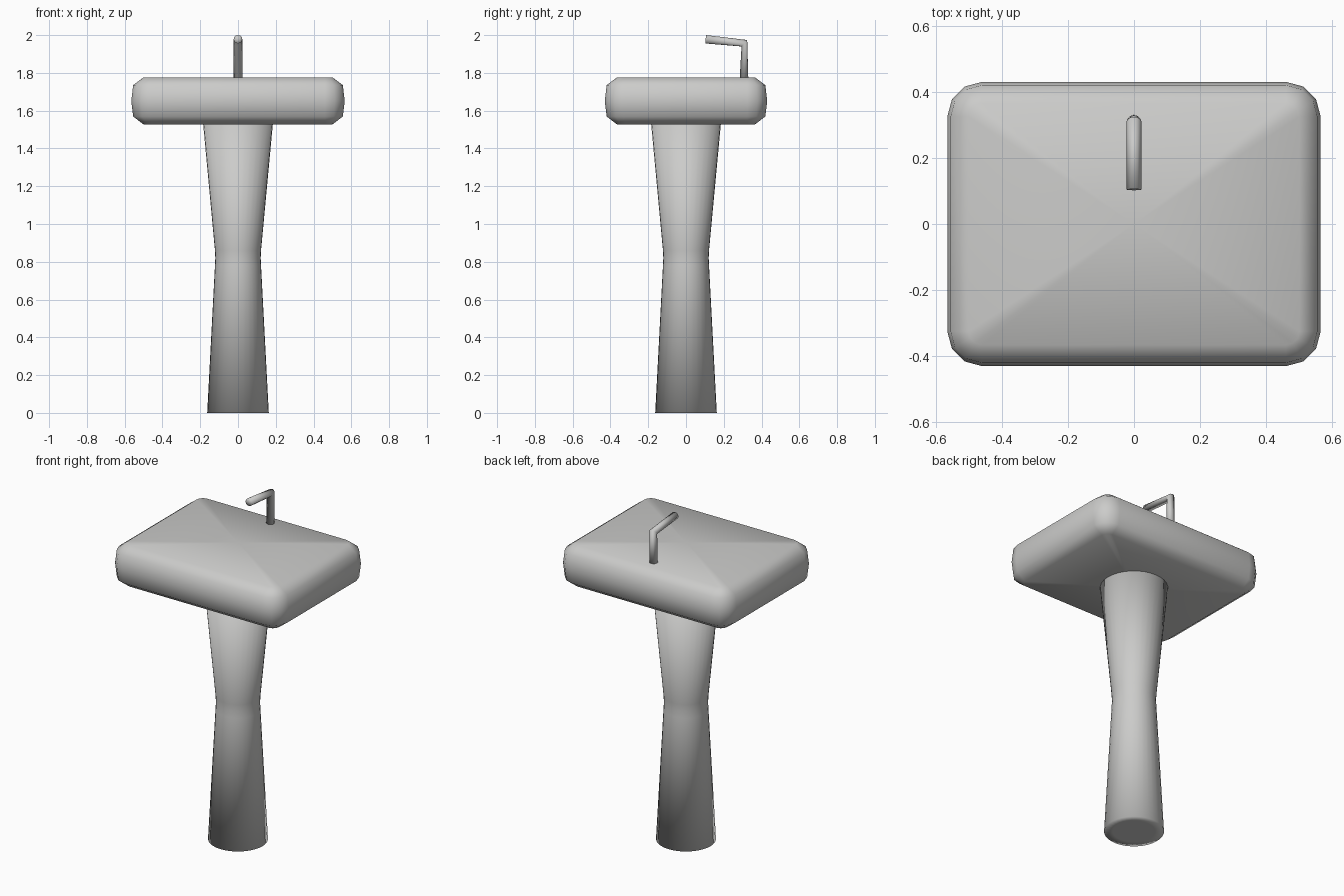
import bpy, math
from mathutils import Vector

cube = bpy.data.objects.get("Cube")
if cube:
    bpy.data.objects.remove(cube, do_unlink=True)

ceramic = bpy.data.materials.new("light grey ceramic")
ceramic.use_nodes = True
colour = (0.6, 0.6, 0.59, 1)
ceramic.diffuse_color = colour
ceramic.node_tree.nodes["Principled BSDF"].inputs["Base Color"].default_value = colour


def loft(name, rings):
    """Skin equal-length rings, each end closed by a fan to its centre."""
    n = len(rings[0])
    verts = [Vector(p) for ring in rings for p in ring]
    faces = []
    for r in range(len(rings) - 1):
        for i in range(n):
            a, b = r * n + i, r * n + (i + 1) % n
            faces.append((a, b, b + n, a + n))
    for r, flip in ((0, True), (len(rings) - 1, False)):
        centre = len(verts)
        verts.append(sum((Vector(p) for p in rings[r]), Vector()) / n)
        for i in range(n):
            a, b = r * n + i, r * n + (i + 1) % n
            faces.append((b, a, centre) if flip else (a, b, centre))
    mesh = bpy.data.meshes.new(name)
    mesh.from_pydata(verts, [], faces)
    mesh.materials.append(ceramic)
    mesh.shade_smooth()
    obj = bpy.data.objects.new(name, mesh)
    bpy.context.collection.objects.link(obj)
    return obj


def rounded_rectangle(hx, hy, radius, z, steps=3):
    points = []
    for corner, (sx, sy) in enumerate(((1, 1), (-1, 1), (-1, -1), (1, -1))):
        for k in range(steps + 1):
            a = (corner + k / steps) * math.pi / 2
            points.append((sx * (hx - radius) + radius * math.cos(a),
                           sy * (hy - radius) + radius * math.sin(a), z))
    return points


def circle(radius, z, sides=32):
    return [(radius * math.cos(math.tau * i / sides),
             radius * math.sin(math.tau * i / sides), z) for i in range(sides)]


def tube_ring(y, z, u, radius=0.023, sides=12):
    """Tube section spanned by x and the side direction u in the yz plane."""
    return [(radius * math.cos(math.tau * i / sides),
             y + u[0] * math.sin(math.tau * i / sides),
             z + u[1] * math.sin(math.tau * i / sides)) for i in range(sides)]


# Basin: rounded slab with a pillow edge
edge = [(-0.124, 0.064), (-0.083, 0.01), (0, 0), (0.083, 0.01), (0.124, 0.064)]
loft("basin", [rounded_rectangle(0.565 - inset, 0.43 - inset, 0.105 - inset, 1.652 + dz)
               for dz, inset in edge])

# Pedestal: waisted column with an inset foot
profile = [(0.115, 0), (0.163, 0), (0.122, 0.78), (0.12, 0.82),
           (0.122, 0.86), (0.185, 1.535)]
loft("pedestal", [circle(r, z) for r, z in profile])

# Tap: upright, mitred elbow and slightly rising spout
loft("tap", [tube_ring(0.307, 1.765, (0.023, 0)),
             tube_ring(0.309, 1.957, (0.015, 0.017)),
             tube_ring(0.104, 1.978, (0.002, 0.022))])
